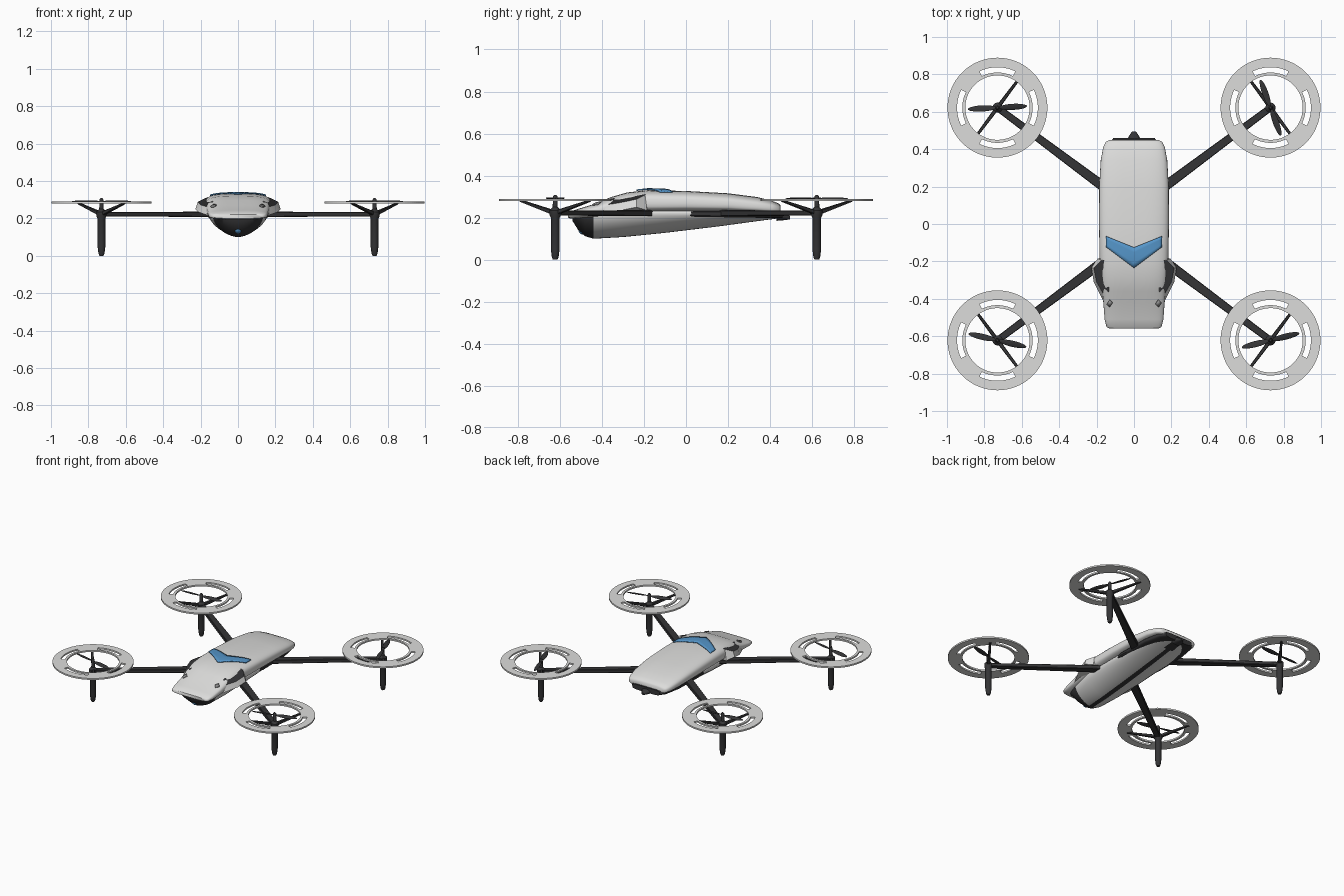
import bpy, bmesh, math
from math import sin, cos, pi, radians
from mathutils import Vector, Matrix

old = bpy.data.objects.get("Cube")
if old:
    bpy.data.objects.remove(old, do_unlink=True)


def material(name, rgb, rough=0.5):
    m = bpy.data.materials.new(name)
    m.use_nodes = True
    m.diffuse_color = (*rgb, 1)
    bsdf = m.node_tree.nodes["Principled BSDF"]
    bsdf.inputs["Base Color"].default_value = (*rgb, 1)
    bsdf.inputs["Roughness"].default_value = rough
    return m


WHITE = material("shell white", (0.72, 0.72, 0.71))
DARK = material("charcoal", (0.035, 0.035, 0.037))
BLUE = material("accent blue", (0.09, 0.30, 0.58))
GREY = material("sensor grey", (0.28, 0.28, 0.28))


def finish(name, bm, mats, smooth=35):
    bmesh.ops.recalc_face_normals(bm, faces=bm.faces)
    me = bpy.data.meshes.new(name)
    bm.to_mesh(me)
    bm.free()
    ob = bpy.data.objects.new(name, me)
    bpy.context.collection.objects.link(ob)
    for m in mats:
        me.materials.append(m)
    if smooth:
        bpy.ops.object.select_all(action="DESELECT")
        ob.select_set(True)
        bpy.context.view_layer.objects.active = ob
        bpy.ops.object.shade_smooth_by_angle(angle=radians(smooth))
    return ob


def loft(rings, closed=True):
    """Skin a list of point loops and cap both ends."""
    bm = bmesh.new()
    loops = [[bm.verts.new(p) for p in r] for r in rings]
    n = len(loops[0])
    for a, b in zip(loops, loops[1:]):
        for i in range(n):
            j = (i + 1) % n
            bm.faces.new((a[i], a[j], b[j], b[i]))
    if closed:
        bm.faces.new(loops[0])
        bm.faces.new(loops[-1])
    return bm


def section(y, w, top, mid, low, e_top, e_low, n=40):
    """Rounded body cross-section with separate upper and lower softness."""
    ring = []
    for i in range(n):
        c, s = cos(2 * pi * i / n), sin(2 * pi * i / n)
        e = e_top if s >= 0 else e_low
        h = top - mid if s >= 0 else mid - low
        ring.append((math.copysign(abs(c) ** e, c) * w, y,
                     mid + math.copysign(abs(s) ** e, s) * h))
    return ring


def beam(name, p, q, w0, w1, h0, h1, mat=DARK):
    """Tapered bar between two points."""
    p, q = Vector(p), Vector(q)
    side = (q - p).cross(Vector((0, 0, 1))).normalized()
    up = side.cross(q - p).normalized()
    rings = [[c + side * sx * w / 2 + up * sz * h / 2
              for sx, sz in ((-1, -1), (1, -1), (1, 1), (-1, 1))]
             for c, w, h in ((p, w0, h0), (q, w1, h1))]
    ob = finish(name, loft(rings), [mat], 0)
    bev = ob.modifiers.new("soft edges", "BEVEL")
    bev.width = 0.003
    return ob


def lathe(name, profile, x, y, mat, n=20):
    rings = [[(x + r * cos(2 * pi * i / n), y + r * sin(2 * pi * i / n), z)
              for i in range(n)] for r, z in profile]
    return finish(name, loft(rings), [mat])


def drape(name, columns, mat, target):
    """Thin plate laid on top of a body; columns are rows of (x, y)."""
    bm = bmesh.new()
    grid = [[bm.verts.new((x, y, 0.5)) for x, y in col] for col in columns]
    for a, b in zip(grid, grid[1:]):
        for i in range(len(a) - 1):
            bm.faces.new((a[i], b[i], b[i + 1], a[i + 1]))
    ob = finish(name, bm, [mat])
    wrap = ob.modifiers.new("lay on body", "SHRINKWRAP")
    wrap.target = target
    wrap.wrap_method = "PROJECT"
    wrap.use_project_z = True
    wrap.use_negative_direction = True
    wrap.use_positive_direction = False
    wrap.offset = 0.006
    sol = ob.modifiers.new("thickness", "SOLIDIFY")
    sol.thickness = 0.007
    sol.offset = 0
    return ob


# Upper shell: y, half width, top, widest height, bottom
shell = [(-0.56, 0.13, 0.222, 0.21, 0.2), (-0.55, 0.147, 0.23, 0.212, 0.195),
         (-0.51, 0.157, 0.243, 0.216, 0.196), (-0.42, 0.164, 0.27, 0.23, 0.2),
         (-0.36, 0.17, 0.297, 0.245, 0.205), (-0.28, 0.178, 0.32, 0.26, 0.215),
         (-0.18, 0.184, 0.331, 0.268, 0.222), (0.0, 0.187, 0.327, 0.268, 0.225),
         (0.2, 0.186, 0.316, 0.262, 0.225), (0.34, 0.178, 0.298, 0.25, 0.222),
         (0.41, 0.165, 0.28, 0.243, 0.217), (0.44, 0.15, 0.268, 0.238, 0.215),
         (0.45, 0.13, 0.258, 0.236, 0.218)]
upper = finish("upper_shell", loft([section(*s, 0.62, 0.6) for s in shell]), [WHITE], 50)

# Lower hull with dark nose and dark keel
hull = [(-0.54, 0.112, 0.23, 0.215, 0.185), (-0.515, 0.12, 0.23, 0.215, 0.145),
        (-0.48, 0.128, 0.23, 0.215, 0.112), (-0.44, 0.136, 0.23, 0.215, 0.1),
        (-0.3, 0.155, 0.24, 0.22, 0.108), (-0.1, 0.16, 0.24, 0.22, 0.128),
        (0.15, 0.158, 0.24, 0.22, 0.158), (0.35, 0.145, 0.24, 0.22, 0.185),
        (0.45, 0.12, 0.235, 0.22, 0.198)]
bm = loft([section(*s, 0.6, 1.15) for s in hull])
for f in bm.faces:
    c = f.calc_center_median()
    f.material_index = int(c.y < -0.44 or (abs(c.x) < 0.026 and c.z < 0.2))
finish("lower_hull", bm, [WHITE, DARK], 45)

# Dark band between the two hull halves at the rear
band = [(-0.02, 0.15), (0.06, 0.166), (0.3, 0.162), (0.42, 0.14), (0.46, 0.11)]
finish("rear_side_band", loft([section(y, w, 0.235, 0.218, 0.198, 0.4, 0.5)
                               for y, w in band]), [DARK])
tail = [(0.43, 0.045, 0.23, 0.21, 0.185), (0.465, 0.03, 0.222, 0.205, 0.188),
        (0.495, 0.01, 0.208, 0.2, 0.192)]
finish("tail_tip", loft([section(*s, 0.9, 0.9, 16) for s in tail]), [DARK])

# Nose camera
bm = bmesh.new()
bmesh.ops.create_uvsphere(bm, u_segments=20, v_segments=12, radius=0.022,
                          matrix=Matrix.Translation((0, -0.49, 0.142)))
finish("nose_camera", bm, [BLUE])

# Shoulder fairings with inset dark vents
low = [(0.13, -0.18, 0.235), (0.195, -0.185, 0.235), (0.228, -0.235, 0.25),
       (0.215, -0.31, 0.235), (0.16, -0.42, 0.215), (0.12, -0.42, 0.215)]
high = [(0.135, -0.19, 0.32), (0.175, -0.195, 0.308), (0.215, -0.235, 0.288),
        (0.2, -0.31, 0.272), (0.158, -0.385, 0.26), (0.135, -0.36, 0.29)]
for side, sx in (("left", 1), ("right", -1)):
    rings = [[(x * sx, y, z) for x, y, z in r] for r in (low, high)]
    bm = loft(rings)
    bm.faces.ensure_lookup_table()
    vent = bm.faces[-1]
    bmesh.ops.inset_individual(bm, faces=[vent], thickness=0.007)
    vent.material_index = 1
    finish("shoulder_" + side, bm, [WHITE, DARK], 30)
    # Small diamond sensors on the brow
    cx, cy = 0.13 * sx, -0.425
    drape("brow_sensor_" + side, [[(cx - 0.016, cy - 0.004), (cx, cy + 0.02)],
                                  [(cx, cy - 0.02), (cx + 0.016, cy + 0.004)]], GREY, upper)

# Plain swept accent panel on the back
columns = []
for i in range(-10, 11):
    x = i * 0.015
    lo, hi = -0.235 + 0.75 * abs(x), -0.125 + 0.4 * abs(x)
    columns.append([(x, lo + (hi - lo) * k / 4) for k in range(5)])
drape("accent_panel", columns, BLUE, upper)


def guard_ring(name, x, y):
    """Flat ring with four curved slots."""
    radii, n = (0.172, 0.188, 0.216, 0.267), 96
    bm = bmesh.new()
    rows = [[bm.verts.new((x + r * cos(2 * pi * i / n), y + r * sin(2 * pi * i / n), 0.29))
             for i in range(n)] for r in radii]
    for k in range(3):
        for i in range(n):
            off = (i + 0.5) * 360 / n % 90
            if k == 1 and (off < 28 or off > 62):
                continue
            j = (i + 1) % n
            bm.faces.new((rows[k][i], rows[k + 1][i], rows[k + 1][j], rows[k][j]))
    ob = finish(name, bm, [WHITE], 0)
    sol = ob.modifiers.new("thickness", "SOLIDIFY")
    sol.thickness = 0.011


# Rotor units: arm, leg, struts, ring and propeller
leg = [(0.011, 0), (0.016, 0.012), (0.021, 0.05), (0.021, 0.2), (0.027, 0.212),
       (0.027, 0.235), (0.012, 0.25), (0.011, 0.3), (0.006, 0.308)]
units = (("front_left", 1, -1, 14), ("front_right", -1, -1, -13),
         ("rear_left", 1, 1, 110), ("rear_right", -1, 1, 3))
for label, sx, sy, spin in units:
    x, y = 0.73 * sx, 0.622 * sy
    root = Vector((0.13 * sx, 0.175 * sy, 0.222))
    hub = Vector((x, y, 0.222))
    beam("arm_" + label, root, hub, 0.055, 0.036, 0.028, 0.024)
    lathe("leg_" + label, leg, x, y, DARK)
    across = (hub - root).cross(Vector((0, 0, 1))).normalized()
    for k, s in enumerate((-1, 1)):
        beam(f"strut_{label}_{k}", hub, hub + across * s * 0.21 + Vector((0, 0, 0.06)),
             0.022, 0.014, 0.022, 0.01)
    guard_ring("guard_ring_" + label, x, y)
    bm = bmesh.new()
    for turn in (0, 180):
        place = (Matrix.Translation((x, y, 0.291)) @ Matrix.Rotation(radians(spin + turn), 4, "Z")
                 @ Matrix.Translation((0.083, 0, 0)) @ Matrix.Rotation(radians(14), 4, "X")
                 @ Matrix.Diagonal((0.076, 0.017, 0.004, 1)))
        bmesh.ops.create_uvsphere(bm, u_segments=20, v_segments=10, radius=1, matrix=place)
    finish("propeller_" + label, bm, [DARK], 60)
